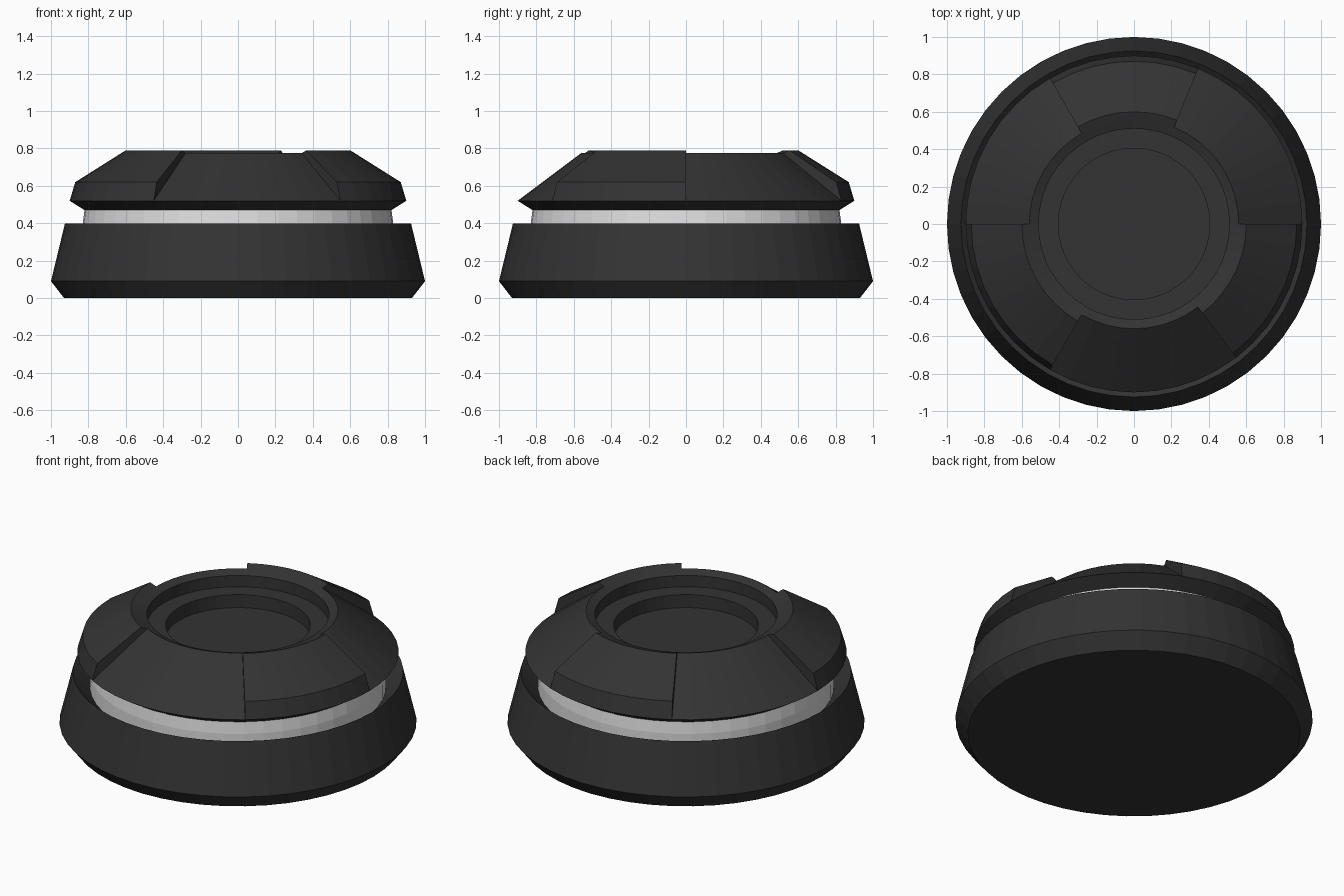
import bpy, bmesh, math

if "Cube" in bpy.data.objects:
    bpy.data.objects.remove(bpy.data.objects["Cube"])

N = 48  # flat facets around the axis


def material(name, v):
    m = bpy.data.materials.new(name)
    m.diffuse_color = (v, v, v, 1)
    m.use_nodes = True
    m.node_tree.nodes["Principled BSDF"].inputs["Base Color"].default_value = m.diffuse_color
    return m


dark = material("dark grey", 0.033)
light = material("light grey", 0.72)


def point(p, i):
    a = 2 * math.pi * i / N
    return (p[0] * math.cos(a), p[0] * math.sin(a), p[1])


def sweep(bm, profile, start=0, end=N):
    """Turn a (radius, z) profile through a range of facets."""
    for i in range(start, end):
        for p, q in zip(profile, profile[1:]):
            pts = [point(p, i), point(p, i + 1), point(q, i + 1), point(q, i)]
            if p[0] == 0:
                pts.pop(1)
            if q[0] == 0:
                pts.pop(2)
            bm.faces.new([bm.verts.new(c) for c in pts])


def finish(bm, name, mat):
    bmesh.ops.remove_doubles(bm, verts=bm.verts, dist=0.0005)
    bmesh.ops.recalc_face_normals(bm, faces=bm.faces)
    me = bpy.data.meshes.new(name)
    bm.to_mesh(me)
    bm.free()
    me.materials.append(mat)
    ob = bpy.data.objects.new(name, me)
    bpy.context.collection.objects.link(ob)


# base: chamfered foot, tapered wall and a dished inside
bm = bmesh.new()
sweep(bm, [(0, 0), (0.93, 0), (1, 0.09), (0.925, 0.4), (0.82, 0.3), (0, 0.3)])
finish(bm, "base", dark)

# pale band in the gap between base and cap
bm = bmesh.new()
sweep(bm, [(0, 0.29), (0.83, 0.29), (0.83, 0.4), (0.82, 0.475), (0, 0.475)])
finish(bm, "light_band", light)

# cap: underside, stepped bowl, and alternating low and raised sectors
bm = bmesh.new()
rim, lip = (0.9, 0.52), (0.56, 0.775)
sweep(bm, [(0, 0.47), (0.82, 0.47), rim])
sweep(bm, [lip, (0.51, 0.755), (0.51, 0.685), (0.405, 0.685),
           (0.405, 0.605), (0, 0.605)])
raised = [rim, (0.87, 0.62), (0.6, 0.79), lip]
cuts = [0, 9, 16, 24, 32, 41, 48]
for k, (s, e) in enumerate(zip(cuts, cuts[1:])):
    if k % 2 == 0:
        sweep(bm, [rim, lip], s, e)
    else:
        sweep(bm, raised, s, e)
        for i in (s, e):  # side walls of the raised pad
            bm.faces.new([bm.verts.new(point(p, i)) for p in raised])
finish(bm, "cap", dark)
